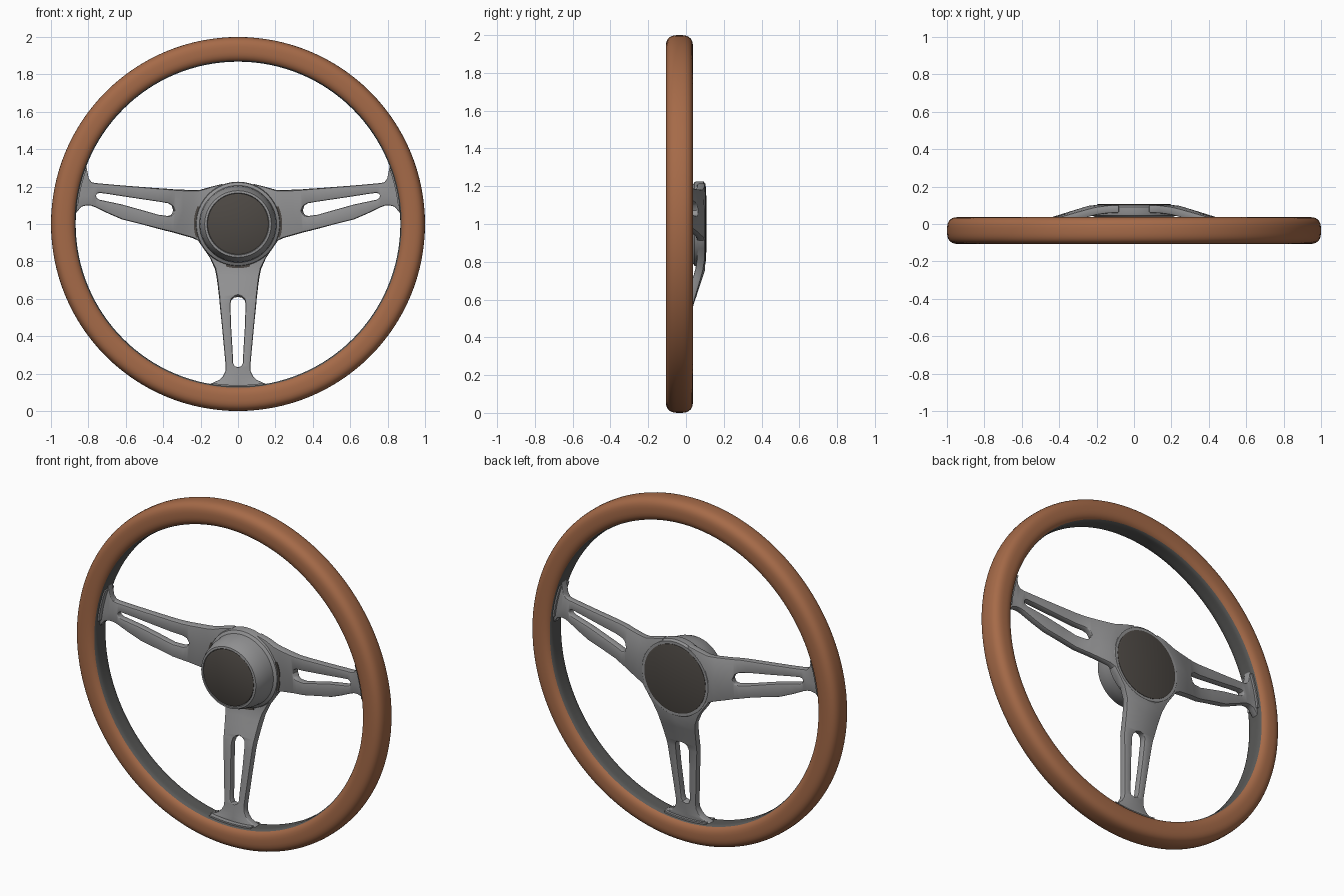
import bpy, bmesh, math

if "Cube" in bpy.data.objects:
    bpy.data.objects.remove(bpy.data.objects["Cube"])


def material(name, rgb):
    m = bpy.data.materials.new(name)
    m.diffuse_color = (*rgb, 1)
    m.use_nodes = True
    m.node_tree.nodes["Principled BSDF"].inputs["Base Color"].default_value = m.diffuse_color
    return m


WOOD = material("warm wood", (0.38, 0.145, 0.065))
METAL = material("brushed metal", (0.29, 0.29, 0.295))
DARK = material("dark brown grey", (0.075, 0.066, 0.058))
LINER = material("rim liner grey", (0.10, 0.10, 0.097))


def finish(name, bm, mats, angle=35):
    bmesh.ops.remove_doubles(bm, verts=bm.verts, dist=1e-5)
    bmesh.ops.recalc_face_normals(bm, faces=bm.faces)
    me = bpy.data.meshes.new(name)
    bm.to_mesh(me)
    bm.free()
    ob = bpy.data.objects.new(name, me)
    bpy.context.collection.objects.link(ob)
    for m in mats:
        me.materials.append(m)
    return smooth(ob, angle)


def smooth(ob, angle=35):
    bpy.ops.object.select_all(action='DESELECT')
    ob.select_set(True)
    bpy.context.view_layer.objects.active = ob
    if ob.modifiers:
        bpy.ops.object.convert(target='MESH')
    bpy.ops.object.shade_smooth_by_angle(angle=math.radians(angle))
    return ob


def lathe(name, prof, mats, closed=False, a0=0, a1=360, n=96, rule=None):
    """Turn a (radius, y) profile about the wheel axis; part turns get end caps."""
    full = a1 - a0 >= 360
    bm = bmesh.new()
    rings = []
    for i in range(n if full else n + 1):
        a = math.radians(a0 + (a1 - a0) * i / n)
        rings.append([bm.verts.new((r * math.cos(a), y, 1 + r * math.sin(a))) for r, y in prof])
    k = len(prof)
    for i in range(n):
        p, q = rings[i], rings[(i + 1) % len(rings)]
        for j in range(k if closed else k - 1):
            j2 = (j + 1) % k
            f = bm.faces.new((p[j], p[j2], q[j2], q[j]))
            if rule:
                f.material_index = rule(prof[j], prof[j2])
    if not full:
        bm.faces.new(rings[0])
        bm.faces.new(rings[-1])
    return finish(name, bm, mats)


# Rim: rounded-square section, flattened on its inner side, which is grey
YC = -0.035
section = []
for i in range(32):
    t = 2 * math.pi * (i + 0.5) / 32
    c, s = math.cos(t), math.sin(t)
    u = math.copysign(abs(c) ** (2 / 2.8), c)
    v = math.copysign(abs(s) ** (2 / 2.8), s)
    section.append((max(0.868, 0.932 + 0.068 * u), YC + 0.072 * v))
lathe("rim", section, [WOOD, LINER], closed=True, n=128,
      rule=lambda p, q: 1 if max(p[0], q[0]) < 0.882 else 0)

# Hub body with cone to the front and flange at the back
lathe("hub_body", [(0, -0.08), (0.163, -0.08), (0.166, -0.09), (0.178, -0.088), (0.19, -0.06),
                   (0.202, -0.01), (0.206, 0.035), (0.222, 0.045), (0.226, 0.06),
                   (0.226, 0.092), (0.215, 0.102), (0.198, 0.102), (0, 0.10)], [METAL])
# Hub discs, front and back
lathe("hub_front_disc", [(0, -0.093), (0.155, -0.092), (0.163, -0.088), (0.163, -0.078)], [DARK])
lathe("hub_back_disc", [(0, 0.108), (0.19, 0.107), (0.199, 0.104), (0.199, 0.098)], [DARK])

DISH = [(0, 0.08), (0.24, 0.08), (0.33, 0.05), (0.43, 0.018), (0.87, -0.028), (2, -0.03)]


def dish(r):
    for (r0, y0), (r1, y1) in zip(DISH, DISH[1:]):
        if r <= r1:
            return y0 + (y1 - y0) * (r - r0) / (r1 - r0)


def spoke(name, stations, place):
    """Sheet of two bands either side of the slot, dished, then thickened."""
    bm = bmesh.new()
    rows = []
    for d, *offs in stations:
        row = []
        for o in offs:
            x, z = place(d, o)
            row.append(bm.verts.new((x, dish(math.hypot(x, z)), 1 + z)))
        rows.append(row)
    for p, q in zip(rows, rows[1:]):
        for j in (0, 2):
            bm.faces.new((p[j], p[j + 1], q[j + 1], q[j]))
    ob = finish(name, bm, [METAL])
    so = ob.modifiers.new("thickness", 'SOLIDIFY')
    so.thickness, so.offset = 0.042, 0
    be = ob.modifiers.new("edges", 'BEVEL')
    be.width, be.segments, be.limit_method = 0.007, 2, 'ANGLE'
    be.angle_limit = math.radians(50)
    smooth(ob, 40)


# Side spokes: distance out, top edge, slot top, slot bottom, bottom edge
side = [(0.08, 0.215, 0.07, 0.07, -0.20), (0.14, 0.20, 0.07, 0.07, -0.16),
        (0.20, 0.182, 0.07, 0.07, -0.095), (0.24, 0.18, 0.07, 0.07, -0.075),
        (0.30, 0.182, 0.07, 0.07, -0.058), (0.342, 0.184, 0.072, 0.072, -0.046),
        (0.352, 0.185, 0.098, 0.048, -0.043), (0.375, 0.187, 0.112, 0.042, -0.038),
        (0.43, 0.191, 0.121, 0.05, -0.024), (0.52, 0.198, 0.134, 0.076, 0.0),
        (0.62, 0.206, 0.149, 0.104, 0.025), (0.69, 0.212, 0.16, 0.119, 0.055),
        (0.742, 0.217, 0.167, 0.13, 0.08), (0.756, 0.218, 0.162, 0.138, 0.087),
        (0.762, 0.219, 0.15, 0.15, 0.09), (0.785, 0.224, 0.15, 0.15, 0.098),
        (0.80, 0.245, 0.15, 0.15, 0.10), (0.812, 0.31, 0.15, 0.15, 0.10),
        (0.84, 0.33, 0.15, 0.15, 0.092), (0.865, 0.33, 0.15, 0.15, 0.06),
        (0.89, 0.32, 0.15, 0.15, 0.05)]
for label, sgn in (("right", 1), ("left", -1)):
    spoke(label + "_spoke", side, lambda d, o, s=sgn: (s * d, o))

# Bottom spoke: distance down, half width, slot half width
low = [(0.08, 0.22, 0), (0.13, 0.185, 0), (0.18, 0.15, 0), (0.24, 0.122, 0), (0.285, 0.113, 0),
       (0.33, 0.107, 0), (0.385, 0.101, 0), (0.39, 0.10, 0.02), (0.405, 0.099, 0.036),
       (0.43, 0.097, 0.041), (0.55, 0.085, 0.037), (0.68, 0.073, 0.029), (0.745, 0.067, 0.026),
       (0.762, 0.066, 0.018), (0.767, 0.066, 0), (0.79, 0.068, 0), (0.815, 0.08, 0),
       (0.835, 0.10, 0), (0.852, 0.14, 0), (0.865, 0.17, 0), (0.89, 0.17, 0)]
spoke("bottom_spoke", [(d, w, s, -s, -w) for d, w, s in low], lambda d, o: (o, -d))


def block(name, r0, r1, y0, y1, mid, half, mat):
    lathe(name, [(r0, y0), (r1, y0), (r1, y1), (r0, y1)], [mat], closed=True,
          a0=mid - half, a1=mid + half, n=16)


# Mounting pads on the rim and dark recesses round the hub, one per spoke
for label, pad, pad_half, rec, rec_half in (("right", 13, 6.5, 3, 21), ("left", 167, 6.5, 177, 21),
                                            ("bottom", 270, 9, 270, 16)):
    block(label + "_rim_pad", 0.861, 0.88, -0.075, 0.008, pad, pad_half, METAL)
    block(label + "_hub_recess", 0.20, 0.236, 0.052, 0.061, rec, rec_half, DARK)
